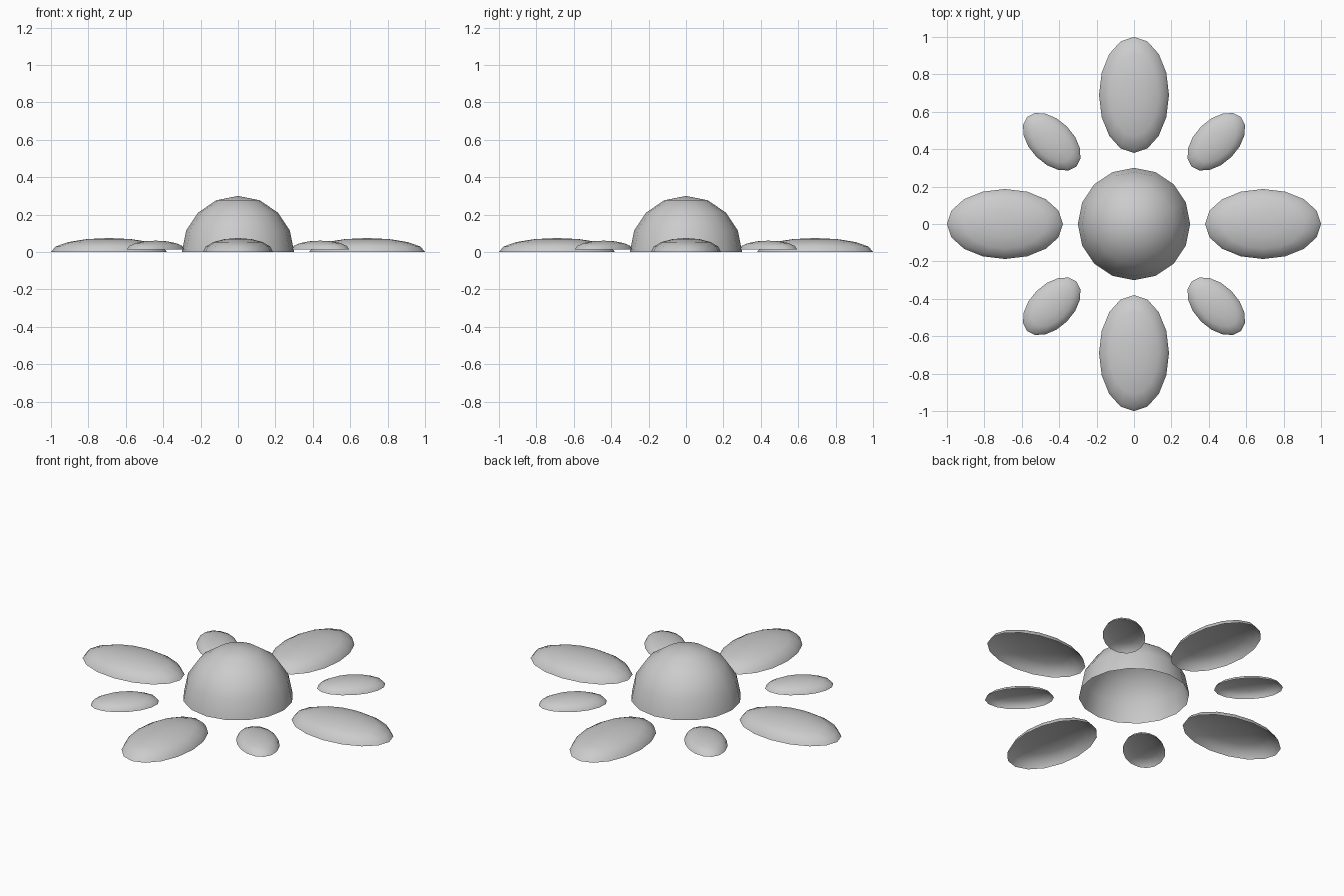
import bpy, bmesh
from math import pi, cos, sin

if "Cube" in bpy.data.objects:
    bpy.data.objects.remove(bpy.data.objects["Cube"])


def dome(name, loc, size, angle=0.0):
    """Open half ellipsoid shell: the upper half of a 16-sided sphere."""
    bm = bmesh.new()
    bmesh.ops.create_uvsphere(bm, u_segments=16, v_segments=8, radius=1)
    lower = [v for v in bm.verts if v.co.z < -0.01]
    bmesh.ops.delete(bm, geom=lower, context='VERTS')
    for v in bm.verts:
        v.co.x *= size[0]
        v.co.y *= size[1]
        v.co.z *= size[2]
    for f in bm.faces:
        f.smooth = True
    mesh = bpy.data.meshes.new(name)
    bm.to_mesh(mesh)
    bm.free()
    ob = bpy.data.objects.new(name, mesh)
    ob.location = loc
    ob.rotation_euler.z = angle
    bpy.context.collection.objects.link(ob)
    return ob


# Central dome
dome("center_dome", (0, 0, 0), (0.3, 0.3, 0.3))

for i in range(4):
    # Large petals on the axes
    a = i * pi / 2
    dome(f"large_petal_{i + 1}", (0.69 * cos(a), 0.69 * sin(a), 0),
         (0.31, 0.187, 0.075), a)
    # Small raised petals on the diagonals
    b = a + pi / 4
    dome(f"small_petal_{i + 1}", (0.622 * cos(b), 0.622 * sin(b), 0.015),
         (0.187, 0.115, 0.046), b)
